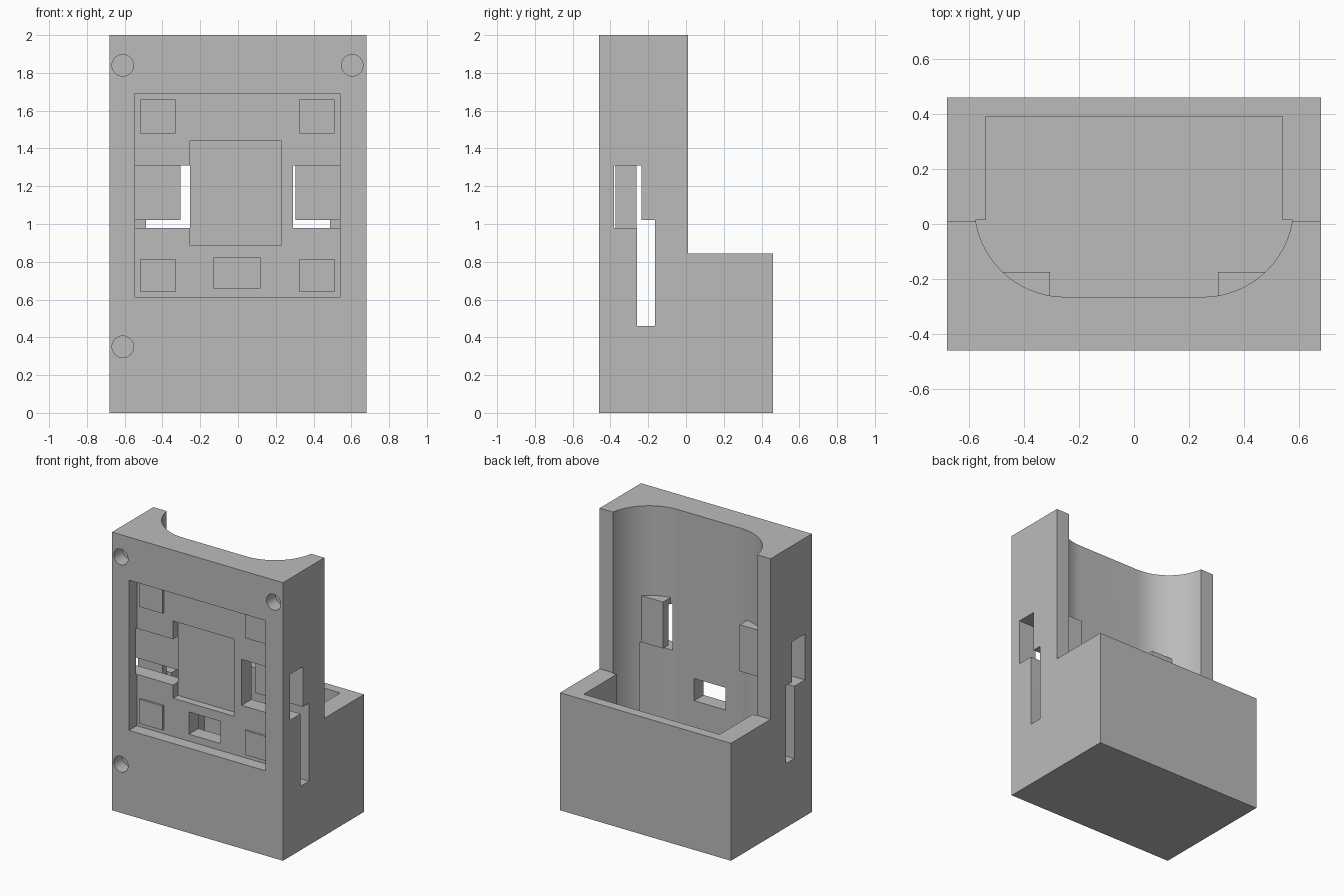
import bpy, bmesh, math

if "Cube" in bpy.data.objects:
    bpy.data.objects.remove(bpy.data.objects["Cube"], do_unlink=True)

grey = bpy.data.materials.new("plain grey")
grey.use_nodes = True
grey.diffuse_color = (0.5, 0.5, 0.5, 1)
grey.node_tree.nodes["Principled BSDF"].inputs["Base Color"].default_value = (0.5, 0.5, 0.5, 1)


def prism(name, outline, low, high, place):
    """Extrude a 2D outline between two levels; place maps (u, v, level) to a point."""
    bm = bmesh.new()
    rings = [[bm.verts.new(place(u, v, w)) for u, v in outline] for w in (low, high)]
    bm.faces.new(rings[0])
    bm.faces.new(rings[1])
    for i in range(len(outline)):
        j = (i + 1) % len(outline)
        bm.faces.new((rings[0][i], rings[0][j], rings[1][j], rings[1][i]))
    bmesh.ops.recalc_face_normals(bm, faces=bm.faces)
    mesh = bpy.data.meshes.new(name)
    bm.to_mesh(mesh)
    bm.free()
    mesh.materials.append(grey)
    obj = bpy.data.objects.new(name, mesh)
    bpy.context.collection.objects.link(obj)
    return obj


def upright(u, v, w):
    return (u, v, w)


def box(name, x, y, z):
    return prism(name, [(x[0], y[0]), (x[1], y[0]), (x[1], y[1]), (x[0], y[1])], *z, upright)


def combine(target, tool, operation="DIFFERENCE"):
    """Apply a boolean to the target and remove the tool."""
    mod = target.modifiers.new("combine", "BOOLEAN")
    mod.operation, mod.solver, mod.object = operation, "EXACT", tool
    bpy.context.view_layer.update()
    graph = bpy.context.evaluated_depsgraph_get()
    result = bpy.data.meshes.new_from_object(target.evaluated_get(graph))
    target.modifiers.clear()
    target.data = result
    bpy.data.objects.remove(tool, do_unlink=True)


def cut(x, y, z):
    combine(housing, box("cutter", x, y, z))


# Stepped outer shell, drawn as a side profile
W, FRONT, BACK, STEP, RIM = 0.68, -0.46, 0.46, 0.01, 0.845
side = [(FRONT, 0), (BACK, 0), (BACK, RIM), (STEP, RIM), (STEP, 2), (FRONT, 2)]
housing = prism("housing", side, -W, W, lambda u, v, w: (w, u, v))

# Tall cavity with rounded front corners
cx, cy, r, floor = 0.25, 0.065, 0.33, 0.075
start, steps = math.asin((STEP + 0.005 - cy) / r), 20
arc = []
for i in range(steps + 1):
    a = start + (-math.pi / 2 - start) * i / steps
    arc.append((cx + r * math.cos(a), cy + r * math.sin(a)))
right = [(0.54, 0.39), (0.54, STEP + 0.005)] + arc
outline = right + [(-x, y) for x, y in reversed(right)]
combine(housing, prism("cavity", outline, floor, 2.1, upright))

# Pocket housings that stand into the cavity
for s in (-1, 1):
    xs = sorted((s * 0.305, s * 0.56))
    combine(housing, box("pocket_housing", xs, (-0.32, -0.175), (1.0, 1.355)), "UNION")

# Front recess, centre recess and lower window
cut((-0.545, 0.54), (-0.6, -0.372), (0.61, 1.69))
cut((-0.255, 0.23), (-0.6, -0.318), (0.885, 1.44))
cut((-0.13, 0.12), (-0.6, -0.1), (0.66, 0.82))

# Side openings, front pockets and long side slots
for s, inner, outer in ((-1, 0.255, 0.545), (1, 0.29, 0.54)):
    cut(sorted((s * inner, s * outer)), (-0.6, -0.235), (0.98, 1.31))
    cut(sorted((s * inner, s * 0.8)), (-0.38, -0.235), (0.98, 1.31))
    cut(sorted((s * 0.305, s * 0.8)), (-0.26, -0.165), (0.46, 1.02))

# Blind screw holes
circle = [(0.057 * math.cos(math.tau * i / 32), 0.057 * math.sin(math.tau * i / 32)) for i in range(32)]
for hx, hz in ((-0.61, 1.84), (0.605, 1.84), (-0.61, 0.35)):
    combine(housing, prism("hole", circle, -0.6, -0.36, lambda u, v, w: (hx + u, w, hz + v)))

# Raised corner pads in the recess
for x in ((-0.515, -0.33), (0.325, 0.51)):
    for z in ((0.64, 0.815), (1.48, 1.66)):
        combine(housing, box("corner_pad", x, (-0.387, -0.35), z), "UNION")

bpy.ops.object.select_all(action="DESELECT")
housing.select_set(True)
bpy.context.view_layer.objects.active = housing
bpy.ops.object.shade_smooth_by_angle(angle=math.radians(30))
